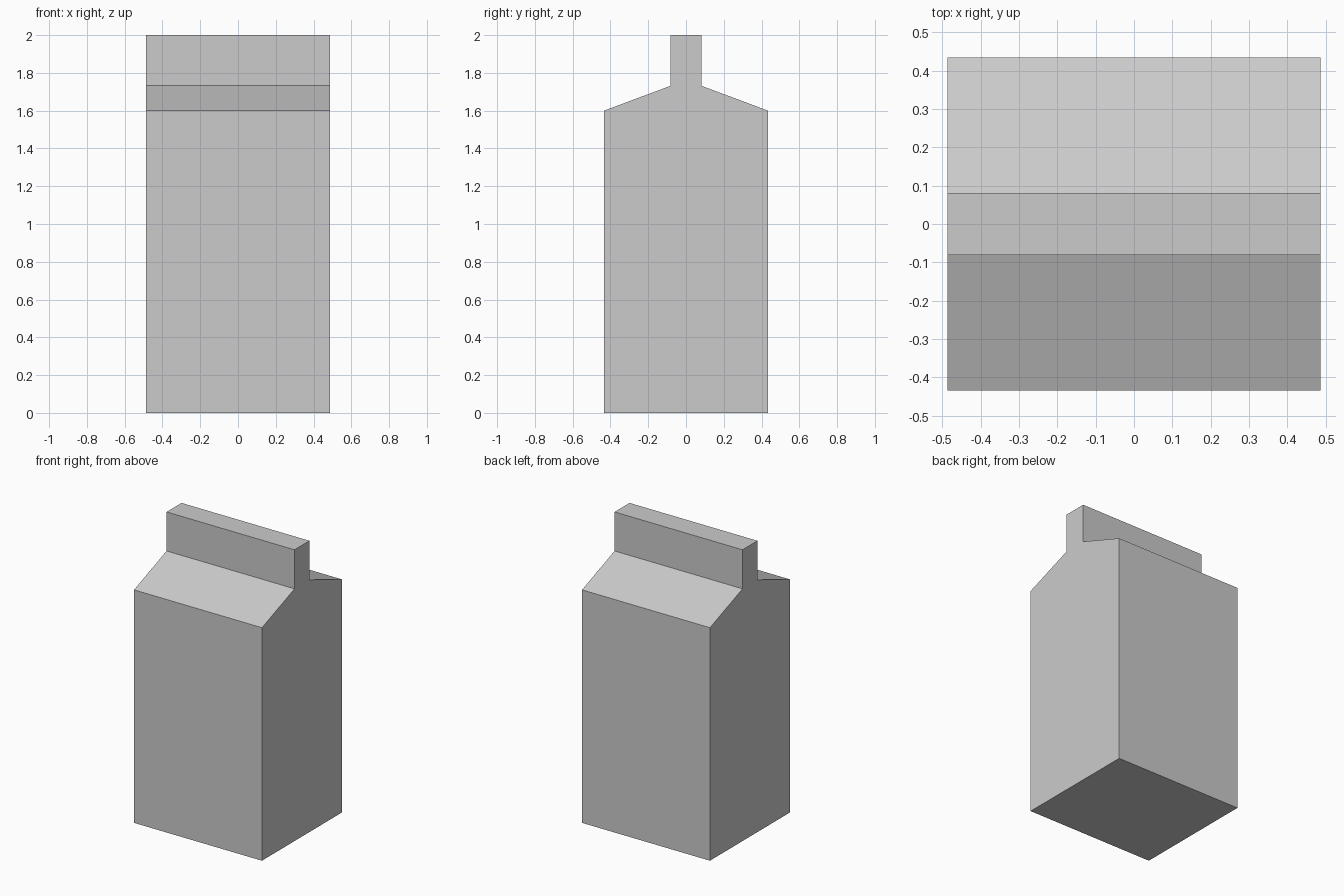
import bpy, bmesh

if "Cube" in bpy.data.objects:
    bpy.data.objects.remove(bpy.data.objects["Cube"])

HALF_X = 0.486

# Right half of the end profile (y, z), from the base up to the top seal
half = [(0.434, 0.0), (0.434, 1.6), (0.081, 1.732), (0.081, 2.0)]
profile = half + [(-y, z) for y, z in reversed(half)]

# Carton: one end face extruded along x
bm = bmesh.new()
end = bm.faces.new([bm.verts.new((-HALF_X, y, z)) for y, z in profile])
ext = bmesh.ops.extrude_face_region(bm, geom=[end], use_keep_orig=True)
moved = [g for g in ext["geom"] if isinstance(g, bmesh.types.BMVert)]
bmesh.ops.translate(bm, verts=moved, vec=(2 * HALF_X, 0, 0))
bmesh.ops.recalc_face_normals(bm, faces=bm.faces)

mesh = bpy.data.meshes.new("carton")
bm.to_mesh(mesh)
bm.free()
carton = bpy.data.objects.new("carton", mesh)
bpy.context.collection.objects.link(carton)
